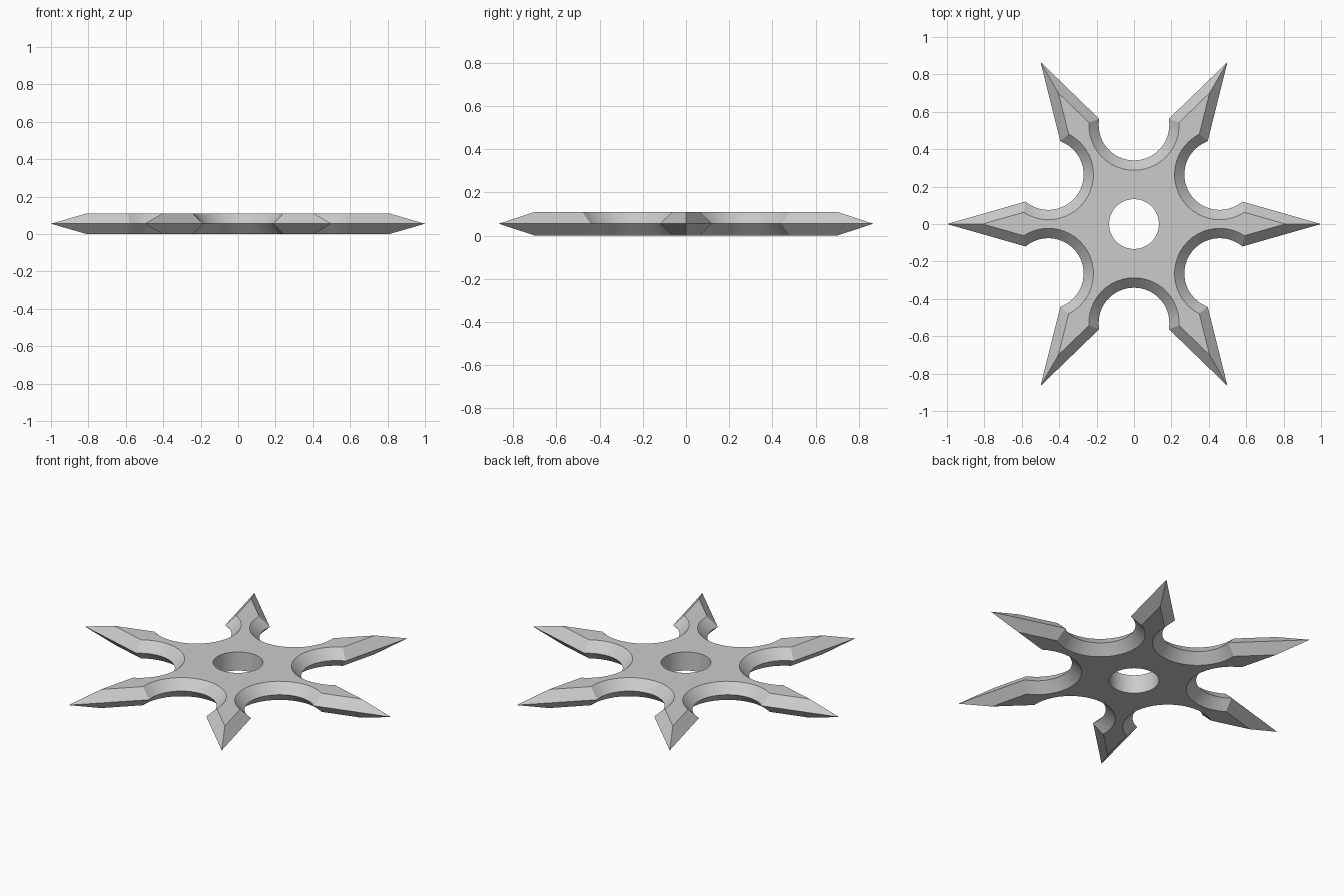
import bpy
import bmesh
from math import sin, cos, atan2, hypot, pi, radians
from mathutils import Vector, Matrix

POINTS = 6
HEIGHT = 0.11
TIP, BARB = Vector((1.0, 0.0)), Vector((0.58, 0.12))
NOTCH_CENTRE, NOTCH_RADIUS = 0.529, 0.189
BEVEL = 0.0525
HOLE_RADIUS = 0.133
ARC_STEPS, HOLE_STEPS = 24, 64

if "Cube" in bpy.data.objects:
    bpy.data.objects.remove(bpy.data.objects["Cube"])

steel = bpy.data.materials.new("steel grey")
steel.use_nodes = True
colour = (0.6, 0.6, 0.6, 1)
steel.diffuse_color = colour
steel.node_tree.nodes["Principled BSDF"].inputs["Base Color"].default_value = colour


def outline(inset):
    """Star outline, moved inward by a distance."""
    edge = (BARB - TIP).normalized()
    tip = Vector((TIP.x - inset / edge.y, 0))
    centre = NOTCH_CENTRE * Vector((cos(pi / POINTS), sin(pi / POINTS)))
    radius = NOTCH_RADIUS + inset
    # Barb corner: where the blade edge meets the notch circle
    along = (centre - tip).dot(edge)
    off = (centre - tip - along * edge).length
    reach = max(radius ** 2 - off ** 2, 0) ** 0.5
    barb = tip + edge * (along - reach)
    start = atan2(barb.y - centre.y, barb.x - centre.x)
    half = start - pi / POINTS + 2 * pi
    half = half % (2 * pi)
    # Sweep through the side of the notch that faces the middle
    sweep = 2 * (half - pi)
    arc = [centre + radius * Vector((cos(start - sweep * i / ARC_STEPS),
                                     sin(start - sweep * i / ARC_STEPS)))
           for i in range(ARC_STEPS + 1)]
    sector = [tip] + arc
    return [Matrix.Rotation(k * 2 * pi / POINTS, 2) @ p
            for k in range(POINTS) for p in sector]


def add_ring(bm, points, z):
    return [bm.verts.new((p.x, p.y, z)) for p in points]


def join_rings(bm, a, b):
    for i in range(len(a)):
        j = (i + 1) % len(a)
        bm.faces.new((a[i], a[j], b[j], b[i]))


def ring_edges(bm, ring):
    return [bm.edges.get((ring[i - 1], ring[i])) for i in range(len(ring))]


# Throwing star: bevelled outline, round central hole, flat caps
bm = bmesh.new()
face_points = outline(BEVEL)
bottom = add_ring(bm, face_points, 0)
middle = add_ring(bm, outline(0), HEIGHT / 2)
top = add_ring(bm, face_points, HEIGHT)
join_rings(bm, bottom, middle)
join_rings(bm, middle, top)

circle = [HOLE_RADIUS * Vector((cos(2 * pi * i / HOLE_STEPS), sin(2 * pi * i / HOLE_STEPS)))
          for i in range(HOLE_STEPS)]
hole_bottom = add_ring(bm, circle, 0)
hole_top = add_ring(bm, circle, HEIGHT)
join_rings(bm, hole_top, hole_bottom)

for outer, inner, up in ((bottom, hole_bottom, -1), (top, hole_top, 1)):
    bmesh.ops.triangle_fill(bm, use_beauty=True, normal=(0, 0, up),
                            edges=ring_edges(bm, outer) + ring_edges(bm, inner))
bmesh.ops.recalc_face_normals(bm, faces=bm.faces[:])

mesh = bpy.data.meshes.new("bladed_star")
bm.to_mesh(mesh)
bm.free()
mesh.materials.append(steel)
star = bpy.data.objects.new("bladed_star", mesh)
bpy.context.collection.objects.link(star)
bpy.context.view_layer.objects.active = star
star.select_set(True)
bpy.ops.object.shade_smooth_by_angle(angle=radians(20))
